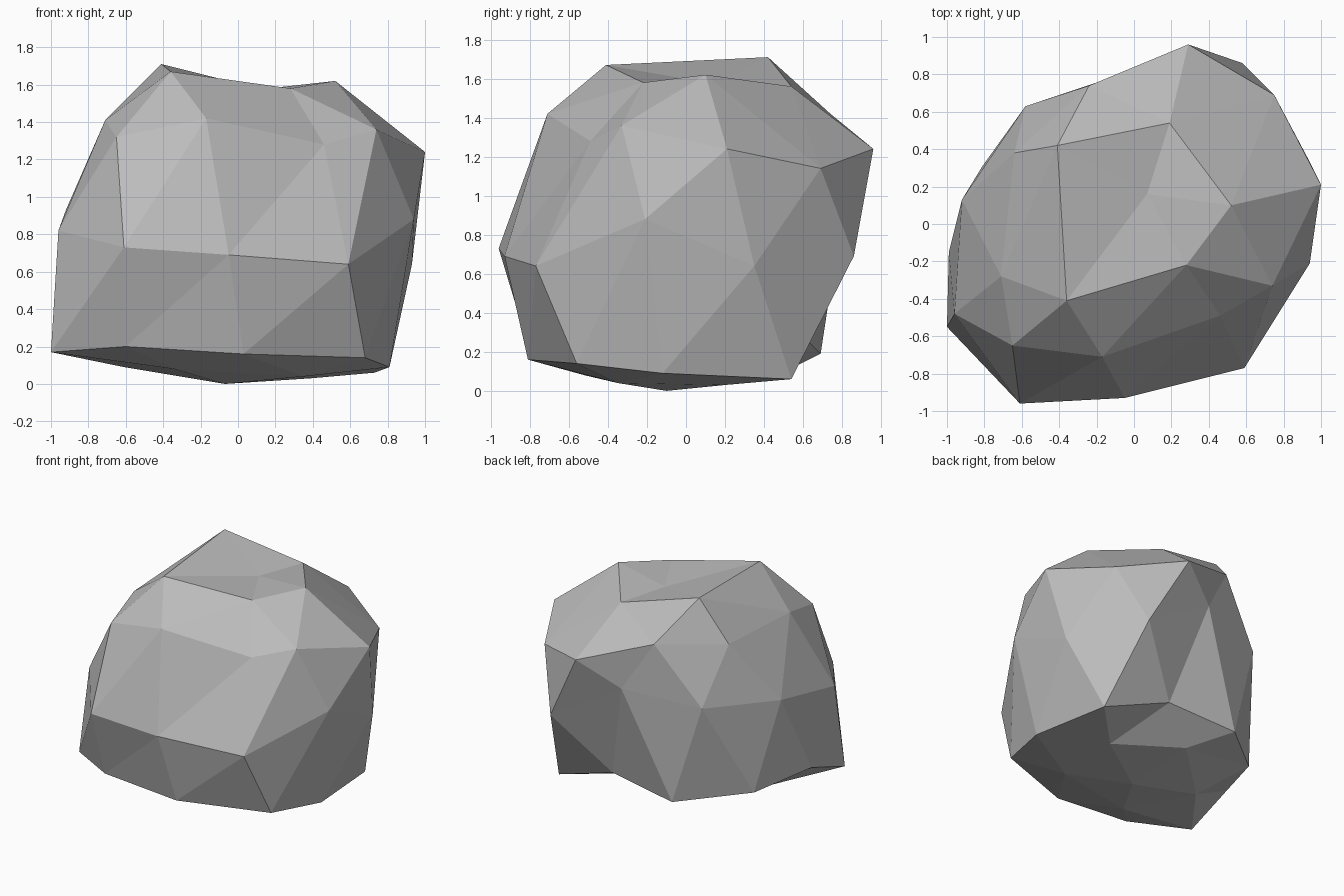
import bpy
import bmesh
from math import atan2, degrees

default_cube = bpy.data.objects.get("Cube")
if default_cube:
    bpy.data.objects.remove(default_cube, do_unlink=True)


def flat_material(name, colour):
    material = bpy.data.materials.new(name)
    material.use_nodes = True
    material.diffuse_color = colour
    shader = material.node_tree.nodes["Principled BSDF"]
    shader.inputs["Base Color"].default_value = colour
    return material


def angle(vert):
    return round(degrees(atan2(vert.co.y, vert.co.x))) % 360


def band(verts, low, high):
    """Vertices of one horizontal band of the sphere, counter-clockwise."""
    return sorted((v for v in verts if low < v.co.z < high), key=angle)


# Chiselled outline of each band, in hundredths of a unit
crown = [(7, 16, 157)]
crown_rim = [(52, 10, 162), (19, 54, 156), (-41, 42, 171),
             (-36, -41, 167), (28, -22, 158)]
shoulder = [(100, 21, 124), (75, 69, 114), (29, 96, 124), (-24, 74, 142),
            (-64, 38, 139), (-71, -28, 141), (-65, -65, 132),
            (-17, -71, 142), (46, -49, 128), (74, -33, 136)]
waist = [(93, 35, 64), (58, 86, 69), (-1, 82, 104), (-58, 63, 96),
         (-92, 13, 93), (-96, -48, 82), (-61, -96, 73),
         (-5, -93, 69), (59, -77, 64), (94, -21, 88)]
foot = [(81, -12, 9), (73, 54, 6), (20, 63, 25), (-36, 69, 19),
        (-81, 31, 24), (-99, -15, 31), (-100, -55, 17),
        (-60, -80, 20), (3, -81, 16), (68, -56, 14)]
base_rim = [(39, 20, 3), (-11, 45, 7), (-61, -4, 9),
            (-34, -52, 8), (35, -35, 4)]
base = [(-7, -10, 0)]

# Rough boulder: a faceted sphere whose bands are pulled to the outlines
bm = bmesh.new()
bmesh.ops.create_icosphere(bm, subdivisions=2, radius=1)
limits = [2, 0.95, 0.7, 0.3, -0.3, -0.7, -0.95, -2]
outlines = [crown, crown_rim, shoulder, waist, foot, base_rim, base]
bands = [band(bm.verts, low, high) for high, low in zip(limits, limits[1:])]
for verts, outline in zip(bands, outlines):
    for vert, point in zip(verts, outline):
        vert.co = [value / 100 for value in point]
bmesh.ops.recalc_face_normals(bm, faces=bm.faces)

mesh = bpy.data.meshes.new("boulder")
bm.to_mesh(mesh)
bm.free()
mesh.materials.append(flat_material("stone grey", (0.5, 0.5, 0.5, 1)))
boulder = bpy.data.objects.new("boulder", mesh)
bpy.context.collection.objects.link(boulder)
